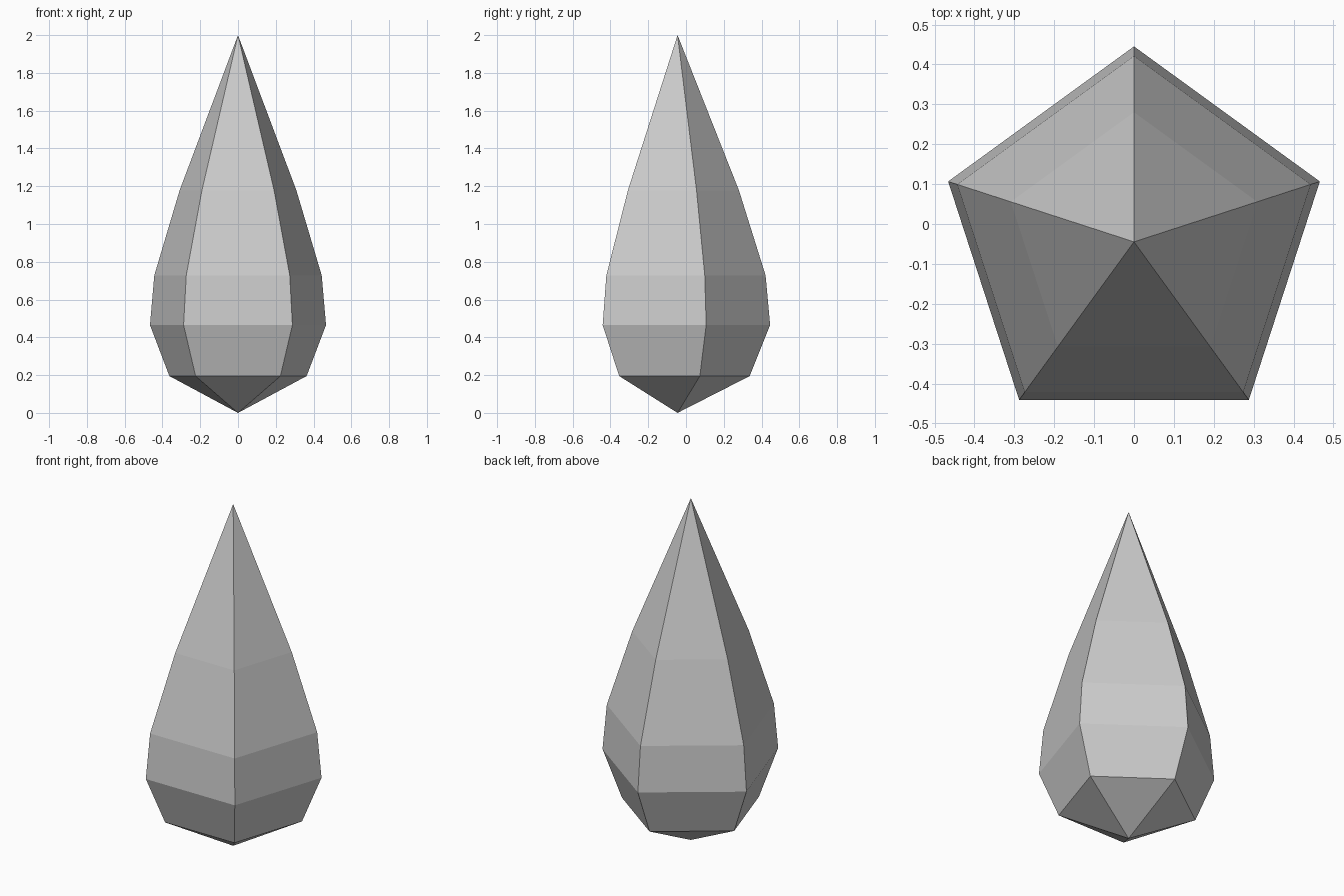
import bpy, bmesh, math

if "Cube" in bpy.data.objects:
    bpy.data.objects.remove(bpy.data.objects["Cube"])

SIDES = 5
CENTRE_Y = -0.0447
# radius and height of each ring, from the bottom up
RINGS = [(0.382, 0.195), (0.49, 0.465), (0.466, 0.728), (0.325, 1.178)]
BOTTOM, TOP = 0.0, 2.0

bm = bmesh.new()


def ring(radius, z):
    """Pentagon with one corner pointing to the back (+y)."""
    angles = [math.pi / 2 + i * math.tau / SIDES for i in range(SIDES)]
    return [bm.verts.new((radius * math.cos(a), CENTRE_Y + radius * math.sin(a), z))
            for a in angles]


# Faceted drop: stacked rings closed by a point at each end
rings = [ring(r, z) for r, z in RINGS]
low = bm.verts.new((0, CENTRE_Y, BOTTOM))
tip = bm.verts.new((0, CENTRE_Y, TOP))
for i in range(SIDES):
    j = (i + 1) % SIDES
    bm.faces.new((low, rings[0][j], rings[0][i]))
    for a, b in zip(rings, rings[1:]):
        bm.faces.new((a[i], a[j], b[j], b[i]))
    bm.faces.new((rings[-1][i], rings[-1][j], tip))
bmesh.ops.recalc_face_normals(bm, faces=bm.faces)

mesh = bpy.data.meshes.new("crystal_drop")
bm.to_mesh(mesh)
bm.free()
bpy.context.collection.objects.link(bpy.data.objects.new("crystal_drop", mesh))
